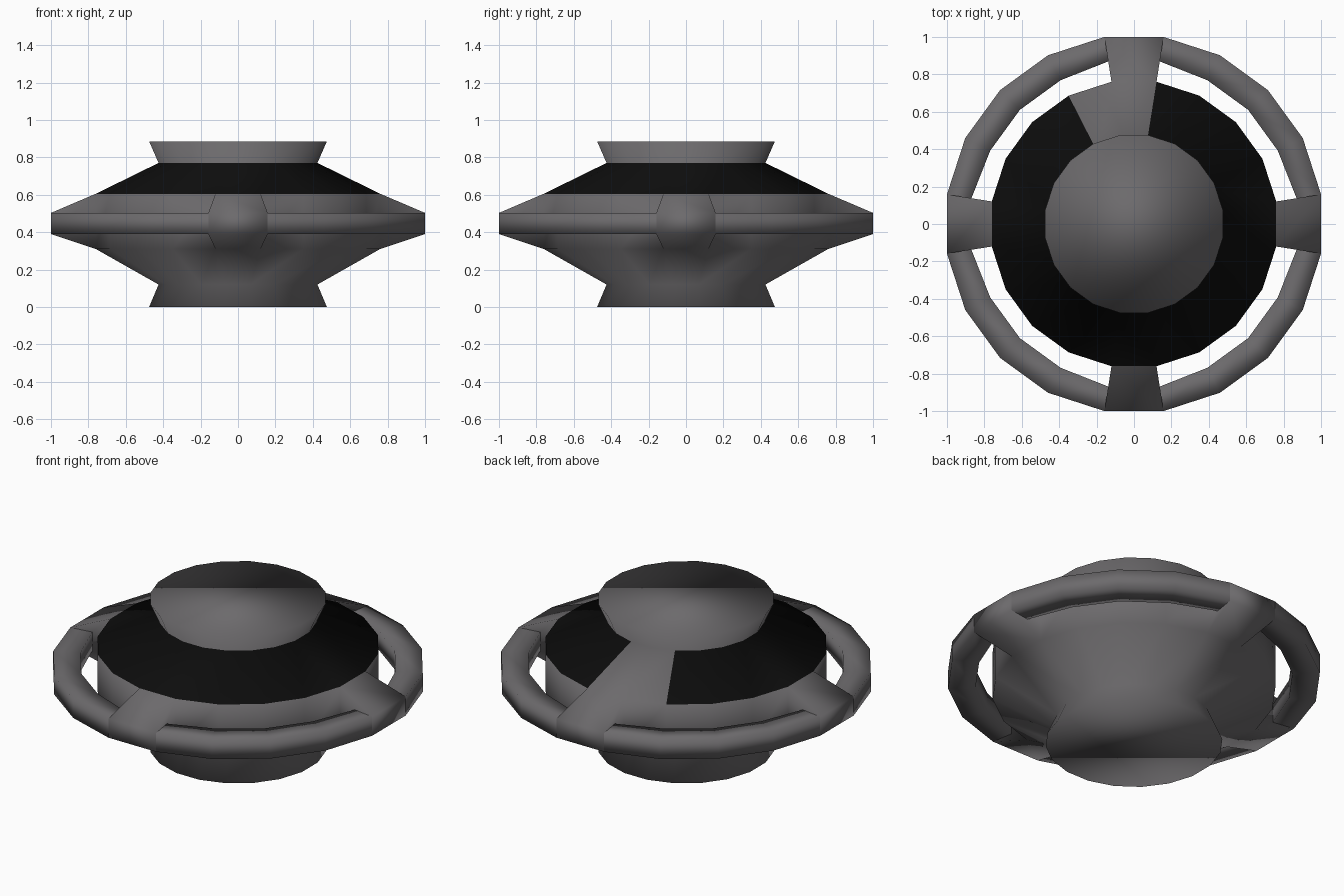
import bpy, bmesh, math

if "Cube" in bpy.data.objects:
    bpy.data.objects.remove(bpy.data.objects["Cube"])

SIDES = 20
STEP = 2 * math.pi / SIDES
HALF = STEP / 2


def make_material(name, color):
    m = bpy.data.materials.new(name)
    m.diffuse_color = (*color, 1.0)
    m.use_nodes = True
    m.node_tree.nodes["Principled BSDF"].inputs["Base Color"].default_value = m.diffuse_color
    return m


GREY = make_material("dark grey metal", (0.15, 0.144, 0.15))
BLACK = make_material("black panel", (0.004, 0.004, 0.004))


def polar(r, angle, z):
    return (r * math.cos(angle), r * math.sin(angle), z)


def finish(bm, name):
    bmesh.ops.recalc_face_normals(bm, faces=bm.faces)
    for f in bm.faces:
        f.smooth = True
    mesh = bpy.data.meshes.new(name)
    bm.to_mesh(mesh)
    bm.free()
    mesh.materials.append(GREY)
    mesh.materials.append(BLACK)
    ob = bpy.data.objects.new(name, mesh)
    bpy.context.collection.objects.link(ob)
    return ob


# Lathed hub: flared foot, lower cone, barrel, upper cone, flared collar
profile = [(0.481, 0.0), (0.43, 0.12), (0.77, 0.31),
           (0.77, 0.605), (0.43, 0.77), (0.481, 0.885)]
BARREL, UPPER_CONE = 2, 3
bm = bmesh.new()
rings = [[bm.verts.new(polar(r, HALF + i * STEP, z)) for i in range(SIDES)]
         for r, z in profile]
spoke_faces = []
for level in range(len(profile) - 1):
    lo, hi = rings[level], rings[level + 1]
    for i in range(SIDES):
        j = (i + 1) % SIDES
        f = bm.faces.new((lo[i], lo[j], hi[j], hi[i]))
        # black upper cone, with two plain panels at the back
        if level == UPPER_CONE and i not in (4, 5):
            f.material_index = 1
        # barrel panels facing the four axes carry the spokes
        if level == BARREL and (i + 1) % 5 == 0:
            spoke_faces.append(f)
bm.faces.new(list(reversed(rings[0])))
bm.faces.new(rings[-1])

# Four tapering spokes drawn out of the barrel
R_OUT, Z_LOW, Z_HIGH = 1.0125, 0.39, 0.503
for f in bmesh.ops.extrude_discrete_faces(bm, faces=spoke_faces)["faces"]:
    for v in f.verts:
        angle = math.atan2(v.co.y, v.co.x)
        v.co = polar(R_OUT, angle, Z_HIGH if v.co.z > 0.45 else Z_LOW)
finish(bm, "hub_with_spokes")

# Outer ring: four arcs running between the spokes
for quarter in range(4):
    bm = bmesh.new()
    sections = []
    for k in range(5):
        a = quarter * math.pi / 2 + HALF + k * STEP
        r_in = 0.88 if k in (0, 4) else 0.863
        corners = [(R_OUT, Z_LOW), (R_OUT, Z_HIGH), (r_in, Z_HIGH), (r_in, Z_LOW)]
        sections.append([bm.verts.new(polar(r, a, z)) for r, z in corners])
    for s, t in zip(sections, sections[1:]):
        for c in range(4):
            d = (c + 1) % 4
            bm.faces.new((s[c], t[c], t[d], s[d]))
    finish(bm, f"ring_arc_{quarter + 1}")
